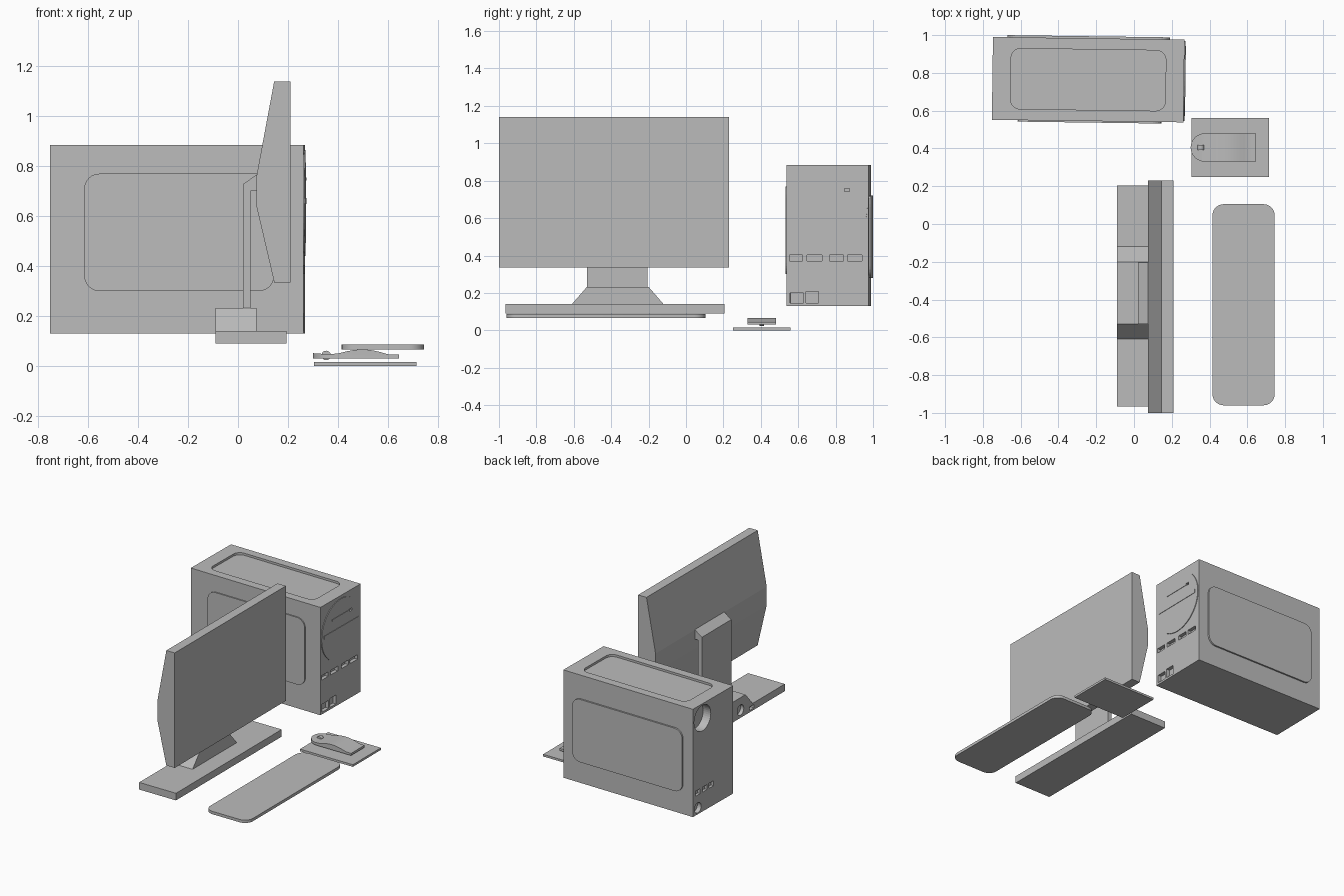
import bpy, bmesh
from math import sin, cos, pi
from mathutils import Matrix

old = bpy.data.objects.get("Cube")
if old:
    bpy.data.objects.remove(old, do_unlink=True)

gray = bpy.data.materials.new("plain gray")
gray.use_nodes = True
gray.diffuse_color = (0.5, 0.5, 0.5, 1)
gray.node_tree.nodes["Principled BSDF"].inputs["Base Color"].default_value = (0.5, 0.5, 0.5, 1)


def rounded(a0, a1, b0, b1, r, seg=6):
    """Outline of a rectangle with rounded corners."""
    corners = [(a1 - r, b1 - r), (a0 + r, b1 - r), (a0 + r, b0 + r), (a1 - r, b0 + r)]
    return [(ca + r * cos((q + k / seg) * pi / 2), cb + r * sin((q + k / seg) * pi / 2))
            for q, (ca, cb) in enumerate(corners) for k in range(seg + 1)]


def rect(a0, a1, b0, b1):
    return [(a0, b0), (a1, b0), (a1, b1), (a0, b1)]


def circle(a, b, r, n=40):
    return [(a + r * cos(2 * pi * k / n), b + r * sin(2 * pi * k / n)) for k in range(n)]


def prism(name, axis, outline, lo, hi, smooth=False):
    """Extrude an outline along an axis from lo to hi."""
    place = {"x": lambda a, b, t: (t, a, b),
             "y": lambda a, b, t: (a, t, b),
             "z": lambda a, b, t: (a, b, t)}[axis]
    bm = bmesh.new()
    low = [bm.verts.new(place(a, b, lo)) for a, b in outline]
    high = [bm.verts.new(place(a, b, hi)) for a, b in outline]
    bm.faces.new(low)
    bm.faces.new(high)
    n = len(low)
    for i in range(n):
        j = (i + 1) % n
        bm.faces.new((low[i], low[j], high[j], high[i]))
    bmesh.ops.recalc_face_normals(bm, faces=bm.faces)
    mesh = bpy.data.meshes.new(name)
    bm.to_mesh(mesh)
    bm.free()
    mesh.materials.append(gray)
    obj = bpy.data.objects.new(name, mesh)
    bpy.context.collection.objects.link(obj)
    if smooth:
        shade(obj)
    return obj


def activate(obj):
    bpy.ops.object.select_all(action="DESELECT")
    obj.select_set(True)
    bpy.context.view_layer.objects.active = obj


def shade(obj):
    activate(obj)
    bpy.ops.object.shade_smooth_by_angle(angle=0.6)


def carve(obj, tool, operation="DIFFERENCE"):
    """Apply a boolean and discard the tool."""
    activate(obj)
    mod = obj.modifiers.new("cut", "BOOLEAN")
    mod.operation, mod.object, mod.solver = operation, tool, "EXACT"
    bpy.ops.object.modifier_apply(modifier=mod.name)
    bpy.data.objects.remove(tool, do_unlink=True)


# Tower case, built around its own centre and then turned slightly
L, W, Z0, Z1 = 0.507, 0.219, 0.13, 0.885
tower = prism("tower_case", "z", rect(-L, L, -W, W), Z0, Z1)
carve(tower, prism("tool", "z", rounded(-0.41, 0.41, -0.16, 0.16, 0.05), Z1 - 0.015, Z1 + 0.1))

# Front sockets: a row of four above two larger ones
for y0, y1 in ((-0.205, -0.135), (-0.11, -0.03), (0.01, 0.085), (0.105, 0.185)):
    carve(tower, prism("tool", "x", rect(y0, y1, 0.37, 0.402), L - 0.025, L + 0.1))
for y0, y1, z1 in ((-0.2, -0.13, 0.2), (-0.115, -0.05, 0.208)):
    carve(tower, prism("tool", "x", rect(y0, y1, 0.145, z1), L - 0.025, L + 0.1))

# Rear fan opening, sockets and power inlet
carve(tower, prism("tool", "x", circle(0.115, 0.785, 0.09), -L - 0.1, -L + 0.06))
for y in (0.165, 0.09, 0.02):
    carve(tower, prism("tool", "x", rect(y - 0.025, y + 0.025, 0.265, 0.3), -L - 0.1, -L + 0.02))
carve(tower, prism("tool", "x", circle(0.165, 0.175, 0.036, 24), -L - 0.1, -L + 0.03))

# Raised side panels
right_panel = prism("right_side_panel", "y", rounded(-0.37, 0.39, 0.3, 0.77, 0.06), -W - 0.008, -W + 0.01)
left_panel = prism("left_side_panel", "y", rounded(-0.43, 0.43, 0.28, 0.72, 0.06), W - 0.01, W + 0.011)

# Front disc with drive slots and a button recess
disc = prism("front_disc", "x", circle(0, 0.653, 0.212, 48), L - 0.01, L + 0.005)
for hole in (disc, tower):
    carve(hole, prism("tool", "x", rect(0.09, 0.118, 0.741, 0.757), L - 0.03, L + 0.1))
drive_slot = prism("drive_slot", "x", rect(-0.185, 0.185, 0.648, 0.672), L, L + 0.008)
small_slot = prism("small_slot", "x", rect(-0.1, 0.088, 0.743, 0.755), L, L + 0.008)

placement = Matrix.Translation((-0.2425, 0.764, 0)) @ Matrix.Rotation(-0.0135, 4, "Z")
for part in (tower, right_panel, left_panel, disc, drive_slot, small_slot):
    part.matrix_world = placement

# Monitor with a tapered back
prism("monitor", "y", [(0.145, 1.14), (0.21, 1.14), (0.21, 0.335), (0.145, 0.335),
                       (0.075, 0.635), (0.075, 0.765)], -1.0, 0.23)

# Stand: bent neck, sloped foot and long base with rear sockets
prism("monitor_neck", "y", [(0.02, 0.22), (0.05, 0.22), (0.05, 0.7), (0.08, 0.7),
                            (0.08, 0.77), (0.02, 0.728)], -0.53, -0.205)
stand = prism("stand_base", "x", [(-0.965, 0.09), (0.205, 0.09), (0.205, 0.14), (-0.12, 0.14), (-0.2, 0.232),
                                  (-0.53, 0.232), (-0.61, 0.14), (-0.965, 0.14)], -0.09, 0.075)
prism("base_front", "x", rect(-0.965, 0.205, 0.09, 0.14), 0.075, 0.195)
carve(stand, prism("tool", "x", circle(-0.475, 0.145, 0.036, 24), -0.2, -0.065))
carve(stand, prism("tool", "x", rect(-0.625, -0.575, 0.103, 0.128), -0.2, -0.065))

# Keyboard and mouse pad
prism("keyboard", "z", rounded(0.415, 0.745, -0.96, 0.105, 0.06), 0.066, 0.086, smooth=True)
prism("mouse_pad", "z", rect(0.305, 0.715, 0.25, 0.56), 0, 0.015)

# Mouse: arched side profile trimmed to an outline with a round nose
arch = [(0.4 + 0.245 * k / 12, 0.05 + 0.018 * sin(pi * min(1, k / 10)) - 0.005 * k / 12) for k in range(13)]
mouse = prism("mouse", "y", [(0.29, 0.03), (0.29, 0.052), (0.36, 0.047)] + arch + [(0.645, 0.03)], 0.3, 0.5)
nose = [(0.375 - 0.075 * sin(pi * k / 16), 0.405 + 0.075 * cos(pi * k / 16)) for k in range(17)]
carve(mouse, prism("tool", "z", nose + [(0.66, 0.33), (0.66, 0.48)], 0, 0.1), "INTERSECT")
shade(mouse)
prism("mouse_wheel", "y", circle(0.353, 0.042, 0.019, 20), 0.392, 0.418, smooth=True)
